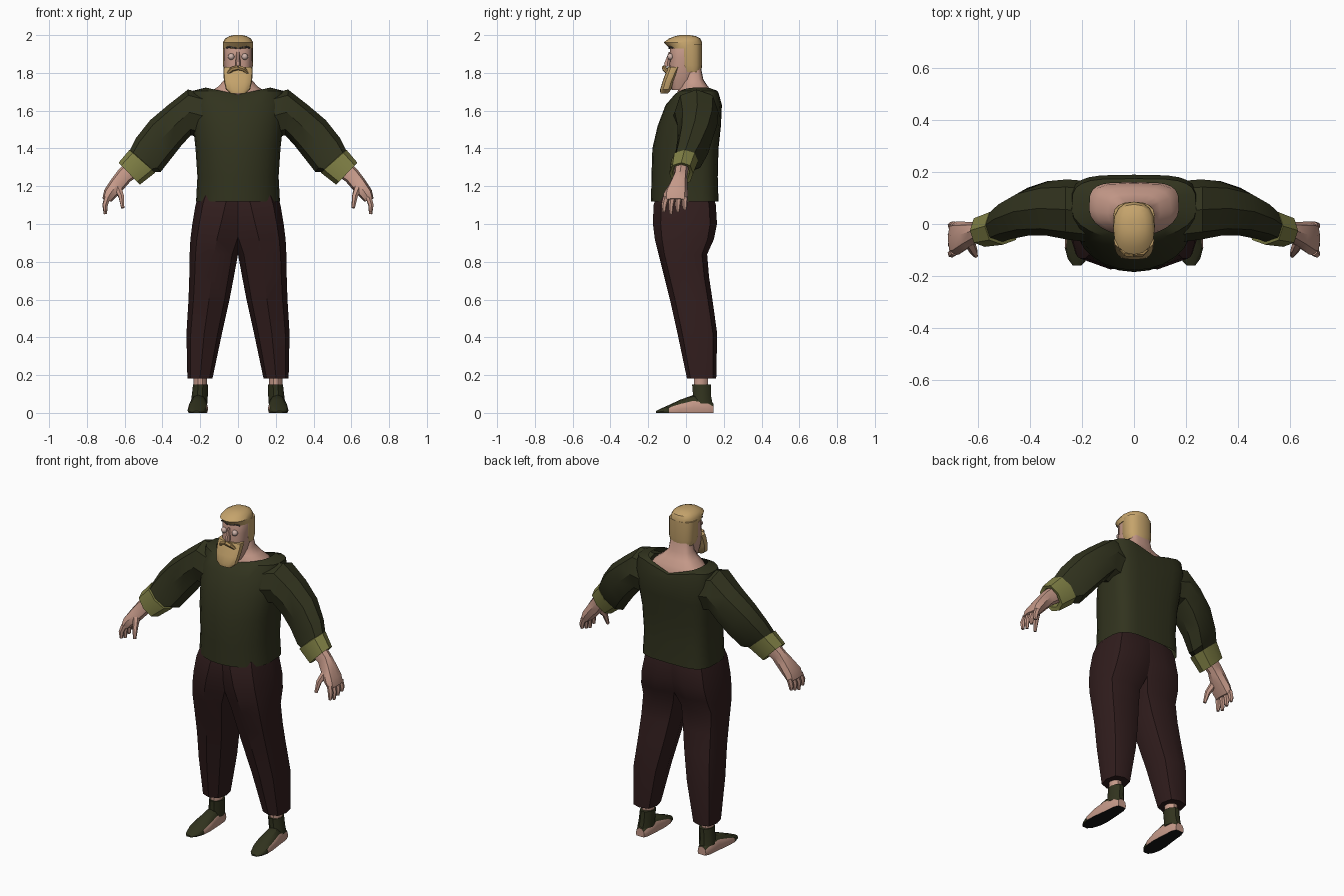
import bpy, bmesh, math
from mathutils import Vector

if "Cube" in bpy.data.objects:
    bpy.data.objects.remove(bpy.data.objects["Cube"], do_unlink=True)


def material(name, r, g, b):
    m = bpy.data.materials.new(name)
    m.use_nodes = True
    m.diffuse_color = (r, g, b, 1)
    node = next(n for n in m.node_tree.nodes if n.type == 'BSDF_PRINCIPLED')
    node.inputs["Base Color"].default_value = (r, g, b, 1)
    node.inputs["Roughness"].default_value = 0.9
    return m


SHIRT = material("dark olive cloth", .031, .033, .013)
CUFF = material("light olive cloth", .21, .21, .058)
TROUSER = material("dark maroon cloth", .031, .0125, .0125)
SKIN = material("skin", .56, .32, .25)
HAIR = material("blond hair", .56, .37, .15)
TACHE = material("dark blond hair", .43, .27, .10)
BROW = material("dark grey", .07, .06, .055)
EYE = material("eye pink white", .62, .45, .40)
SOLE = material("black sole", .008, .008, .008)
made = []


def power(v, p):
    return math.copysign(abs(v) ** p, v)


def unit(n, pf=1.0, pb=1.0):
    """Closed superellipse outline; pf shapes the lower half, pb the upper half."""
    for i in range(n):
        t = 2 * math.pi * i / n
        c, s = math.cos(t), math.sin(t)
        p = pf if s < -1e-6 else pb
        yield (power(c, p) if abs(c) > 1e-6 else 0), (power(s, p) if abs(s) > 1e-6 else 0)


def loft(name, rings, mats, cap=True, rule=None):
    """Skin a list of equal-length point rings."""
    bm = bmesh.new()
    rows = [[bm.verts.new(p) for p in ring] for ring in rings]
    n = len(rows[0])
    for a, b in zip(rows, rows[1:]):
        for i in range(n):
            j = (i + 1) % n
            bm.faces.new((a[i], a[j], b[j], b[i]))
    if cap:
        bm.faces.new(rows[0])
        bm.faces.new(rows[-1])
    bmesh.ops.recalc_face_normals(bm, faces=bm.faces)
    if rule:
        for f in bm.faces:
            f.material_index = rule(f.normal, f.calc_center_median())
    me = bpy.data.meshes.new(name)
    bm.to_mesh(me)
    bm.free()
    for m in mats:
        me.materials.append(m)
    ob = bpy.data.objects.new(name, me)
    bpy.context.collection.objects.link(ob)
    made.append(ob)


def level(z, x0, x1, y0, y1, n=16, pf=1.0, pb=1.0, dip=0.0):
    """Horizontal ring; dip lowers its middle, most at the back."""
    pts = []
    for u, v in unit(n, pf, pb):
        x = (x0 + x1) / 2 + u * (x1 - x0) / 2
        y = (y0 + y1) / 2 + v * (y1 - y0) / 2
        sink = dip * max(0, 1 - abs(x) / .17) * (1 if v > 0 else .6)
        pts.append((x, y, z - sink))
    return pts


def slanted(s, xt, zt, xb, zb, y0, y1, n=8):
    """Arm ring between an upper and a lower point, spanning y0 to y1."""
    return [(s * ((xt + xb) / 2 + v * (xt - xb) / 2), (y0 + y1) / 2 + u * (y1 - y0) / 2,
             (zt + zb) / 2 + v * (zt - zb) / 2) for u, v in unit(n, .85, .85)]


def tube(name, path, radii, mat, n=6):
    """Tapered round tube through a few points."""
    pts = [Vector(p) for p in path]
    rings = []
    for i, p in enumerate(pts):
        d = (pts[min(i + 1, len(pts) - 1)] - pts[max(i - 1, 0)]).normalized()
        a = d.cross(Vector((.3, .9, .2))).normalized()
        b = d.cross(a)
        rings.append([p + (a * u + b * v) * radii[i] for u, v in unit(n)])
    loft(name, rings, [mat])


def stack(name, mat, rows, **kw):
    """Symmetric upright loft from rows of z, half width, front, back."""
    loft(name, [level(z, -x, x, f, b, **kw) for z, x, f, b in rows], [mat])


# Shirt body with an open hem and a scooped neckline
body = [(1.12, .222, -.185, .172, 0), (1.25, .215, -.183, .168, 0), (1.40, .225, -.178, .172, 0),
        (1.52, .238, -.15, .185, 0), (1.63, .25, -.108, .19, 0), (1.705, .24, -.062, .175, .045),
        (1.722, .172, -.046, .16, .06)]
loft("shirt_body", [level(z, -x, x, f, b, 24, 1.0, .5, d) for z, x, f, b, d in body], [SHIRT], False)

# Neck and upper chest
stack("neck", SKIN, [(1.58, .2, -.07, .165), (1.66, .172, -.05, .158), (1.70, .145, -.046, .14),
                     (1.73, .102, -.03, .115), (1.765, .072, -.02, .092), (1.85, .06, 0, .075)], pb=.6)

# Head, hair and beard
stack("head", SKIN, [(1.71, .045, -.075, .02), (1.76, .062, -.088, .06), (1.82, .073, -.09, .072),
                     (1.88, .075, -.085, .08), (1.94, .075, -.085, .078), (1.97, .06, -.07, .06)], pf=.75)
stack("hair_cap", HAIR, [(1.93, .080, -.088, .085), (1.962, .080, -.118, .086), (1.982, .068, -.09, .076),
                         (1.995, .045, -.055, .05), (2.0, .02, -.03, .02)], pf=.9, pb=.85)
stack("hair_back", HAIR, [(1.805, .07, -.008, .08), (1.84, .080, -.02, .086), (1.95, .080, -.026, .086)],
      pf=.4, pb=.85)
stack("beard", HAIR, [(1.692, .04, -.136, -.095), (1.712, .064, -.137, -.078), (1.755, .074, -.124, -.065),
                      (1.80, .078, -.108, -.045), (1.83, .077, -.098, -.03)], pf=.75, pb=.6)
stack("nose", SKIN, [(1.835, .014, -.116, -.08), (1.85, .014, -.118, -.08), (1.91, .008, -.092, -.08)], n=6)

for s, side in ((1, "left"), (-1, "right")):
    # Eyes, brows and moustache
    bpy.ops.mesh.primitive_uv_sphere_add(segments=12, ring_count=8, radius=.017,
                                         location=(s * .036, -.082, 1.886))
    eye = bpy.context.object
    eye.name = side + "_eye"
    eye.data.materials.append(EYE)
    made.append(eye)
    tube(side + "_brow", [(s * .008, -.088, 1.93), (s * .035, -.085, 1.942), (s * .062, -.07, 1.932)],
         [.005, .007, .004], BROW)
    tube(side + "_moustache", [(0, -.115, 1.828), (s * .03, -.113, 1.82), (s * .062, -.09, 1.79)],
         [.013, .013, .005], TACHE)

    # Sleeve and turned-up cuff
    sleeve = [(.18, 1.69, .17, 1.45, -.07, .165), (.265, 1.712, .25, 1.47, -.06, .172),
              (.37, 1.63, .30, 1.415, -.045, .165), (.465, 1.55, .355, 1.345, -.045, .14),
              (.54, 1.455, .41, 1.275, -.058, .095), (.575, 1.385, .45, 1.275, -.07, .058)]
    loft(side + "_sleeve", [slanted(s, *r) for r in sleeve], [SHIRT])
    cuff = [(.55, 1.38, .465, 1.295, -.06, .045), (.575, 1.392, .438, 1.272, -.08, .064),
            (.632, 1.325, .52, 1.208, -.088, .038), (.612, 1.315, .535, 1.228, -.072, .02),
            (.575, 1.35, .50, 1.27, -.06, .02)]
    loft(side + "_cuff", [slanted(s, *r) for r in cuff], [CUFF])

    # Forearm, palm and fingers
    hand = [(.56, 1.36, .49, 1.28, -.06, .02), (.635, 1.285, .57, 1.225, -.065, .006),
            (.672, 1.235, .605, 1.185, -.09, .008), (.708, 1.18, .642, 1.145, -.118, .01),
            (.718, 1.135, .67, 1.118, -.12, .008)]
    loft(side + "_hand", [slanted(s, *r) for r in hand], [SKIN])
    for k, finger in enumerate(("index", "middle", "ring", "little")):
        y = -.105 + k * .033
        tip = 1.052 + .012 * abs(k - 1)
        tube(f"{side}_{finger}_finger", [(s * .692, y, 1.14), (s * .704, y * 1.1, 1.10), (s * .702, y * 1.12, tip)],
             [.017, .015, .009], SKIN)
    tube(side + "_thumb", [(s * .635, -.07, 1.19), (s * .618, -.105, 1.145), (s * .61, -.122, 1.085)],
         [.022, .016, .009], SKIN)

    # Trouser leg; the two overlap in the middle above the crotch
    leg = [(.183, .135, .268, .005, .16), (.42, .085, .273, -.045, .165), (.60, .045, .262, -.085, .14),
           (.72, .022, .258, -.115, .122), (.84, .0, .256, -.145, .112), (.92, -.03, .252, -.165, .148),
           (1.0, -.06, .242, -.175, .164), (1.10, -.09, .225, -.172, .158), (1.15, -.10, .21, -.155, .145)]
    loft(side + "_trouser_leg", [[(s * x, y, z) for x, y, z in level(z, a, b, f, k, 8, .8, .7)]
                                 for z, a, b, f, k in leg], [TROUSER])

    # Ankle, shoe collar and foot
    def shin(name, mat, rows):
        loft(name, [[(s * x, y, z) for x, y, z in level(z, a, b, f, k, 10)] for z, a, b, f, k in rows], [mat])

    shin(side + "_ankle", SKIN, [(.08, .165, .235, .04, .115), (.24, .165, .235, .04, .12)])
    shin(side + "_shoe_collar", SHIRT, [(.05, .162, .25, .03, .143), (.09, .16, .245, .035, .135),
                                        (.15, .158, .238, .03, .135)])

    def foot_colour(normal, c):
        if normal.z < -.7:
            return 2
        return 0 if normal.z > .45 or c.y < -.1 else 1

    foot = [(.145, .18, .235, .05), (.115, .168, .247, .075), (.04, .162, .255, .095), (-.03, .158, .265, .07),
            (-.09, .163, .267, .042), (-.135, .18, .255, .022), (-.16, .203, .236, .01)]
    rings = [[(s * ((a + b) / 2 + u * (b - a) / 2), y, max(0, h * (.3 + v * .7)))
              for u, v in unit(12, .7, .9)] for y, a, b, h in foot]
    loft(side + "_foot", rings, [SHIRT, SKIN, SOLE], True, foot_colour)

# Smooth shading that keeps the hard creases
bpy.ops.object.select_all(action='DESELECT')
for ob in made:
    ob.select_set(True)
bpy.context.view_layer.objects.active = made[0]
bpy.ops.object.shade_smooth_by_angle(angle=math.radians(35))
